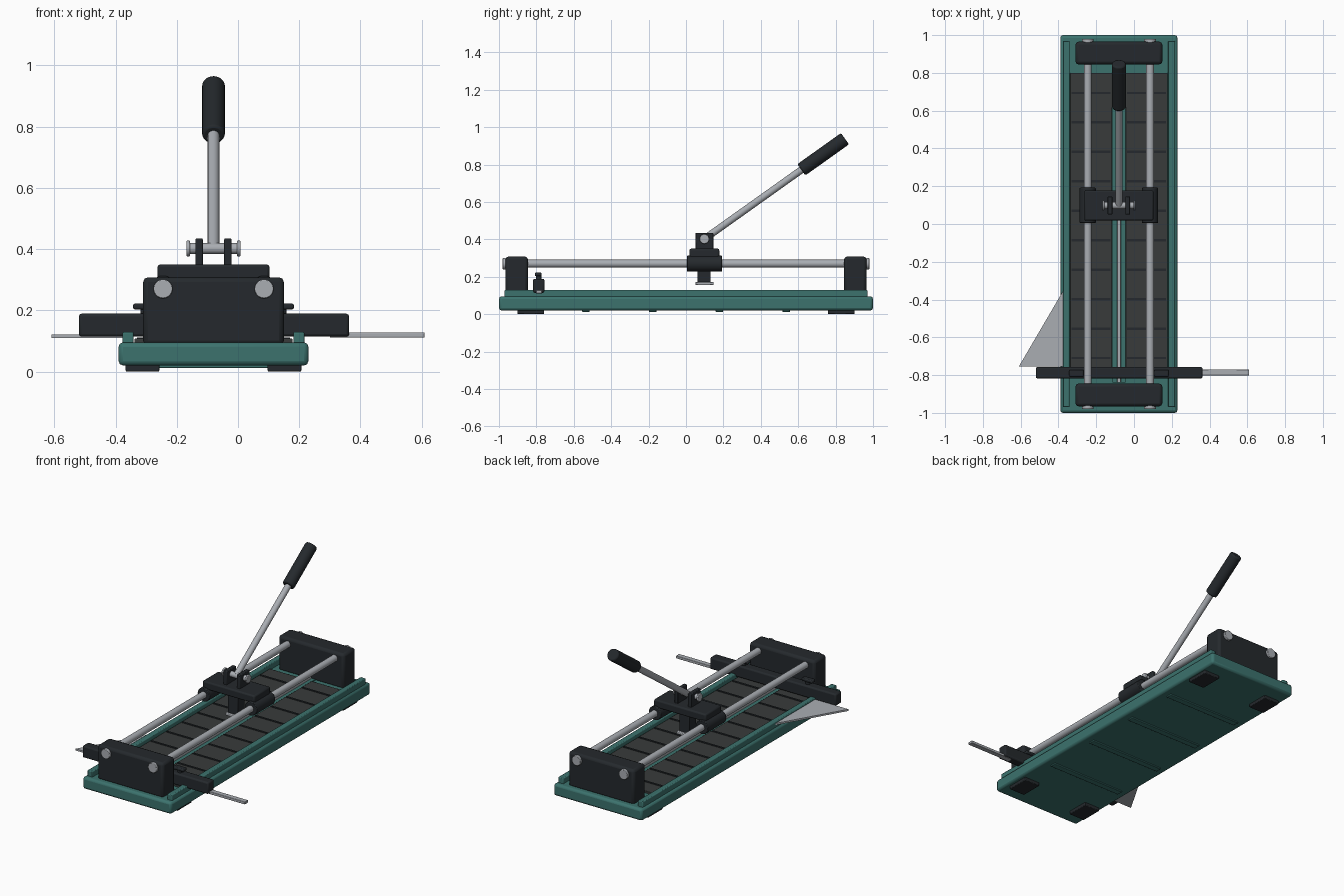
import bpy, bmesh
from mathutils import Vector

if "Cube" in bpy.data.objects:
    bpy.data.objects.remove(bpy.data.objects["Cube"])

CX = -0.08  # centre line of the machine


def material(name, rgb):
    m = bpy.data.materials.new(name)
    m.diffuse_color = (*rgb, 1)
    m.use_nodes = True
    m.node_tree.nodes["Principled BSDF"].inputs["Base Color"].default_value = m.diffuse_color
    return m


TEAL = material("teal_paint", (0.045, 0.17, 0.155))
BLACK = material("black_plastic", (0.018, 0.022, 0.026))
RUBBER = material("rubber", (0.04, 0.044, 0.043))
STEEL = material("steel", (0.40, 0.42, 0.45))


def finish(name, bm, mat, bevel=0):
    bmesh.ops.recalc_face_normals(bm, faces=bm.faces)
    me = bpy.data.meshes.new(name)
    bm.to_mesh(me)
    bm.free()
    me.materials.append(mat)
    ob = bpy.data.objects.new(name, me)
    bpy.context.collection.objects.link(ob)
    if bevel:
        b = ob.modifiers.new("bevel", 'BEVEL')
        b.width, b.segments, b.limit_method = bevel, 2, 'ANGLE'
    bpy.ops.object.select_all(action='DESELECT')
    ob.select_set(True)
    bpy.context.view_layer.objects.active = ob
    bpy.ops.object.shade_smooth_by_angle(angle=0.6)
    return ob


def box(name, x, y, z, mat, bevel=0):
    """Box from (min, max) ranges."""
    bm = bmesh.new()
    bmesh.ops.create_cube(bm, size=1)
    for v in bm.verts:
        v.co = [(r[0] + r[1]) / 2 + c * (r[1] - r[0]) for c, r in zip(v.co, (x, y, z))]
    return finish(name, bm, mat, bevel)


def rod(name, a, b, r, mat, bevel=0):
    """Round bar between two points."""
    a, b = Vector(a), Vector(b)
    bm = bmesh.new()
    bmesh.ops.create_cone(bm, cap_ends=True, segments=32, radius1=r, radius2=r, depth=(b - a).length)
    m = (b - a).to_track_quat('Z', 'Y').to_matrix().to_4x4()
    m.translation = (a + b) / 2
    bm.transform(m)
    return finish(name, bm, mat, bevel)


def around(c, half):
    return (c - half, c + half)


# Base tray and breaking bar
box("base", (-0.39, 0.23), (-1, 1), (0.02, 0.095), TEAL, 0.014)
box("breaking_bar_seat", around(CX, 0.034), (-0.84, 0.84), (0.085, 0.103), TEAL)
box("breaking_bar", around(CX, 0.01), (-0.84, 0.84), (0.09, 0.122), STEEL, 0.003)

# Ribs under the base
for i in range(4):
    box(f"under_rib_{i}", around(CX, 0.26), around(-0.535 + i * 0.357, 0.02), (0.012, 0.025), TEAL, 0.003)

for s, side in ((-1, "left"), (1, "right")):
    # Side lips, rubber mats with ribs, feet
    box(f"side_lip_{side}", around(CX + s * 0.279, 0.018), (-0.97, 0.97), (0.08, 0.13), TEAL, 0.005)
    mx = CX + s * 0.147
    box(f"rubber_mat_{side}", around(mx, 0.111), (-0.8, 0.8), (0.085, 0.108), RUBBER, 0.003)
    for i in range(10):
        box(f"mat_rib_{side}_{i}", around(mx, 0.103), around(-0.71 + i * 0.156, 0.006),
            (0.1, 0.112), BLACK)
    for e, end in ((-1, "front"), (1, "back")):
        box(f"foot_{end}_{side}", around(CX + s * 0.232, 0.055), around(e * 0.83, 0.072),
            (0, 0.025), BLACK, 0.004)
    # Guide rails with end caps, and sliding bearings
    rx = CX + s * 0.165
    rod(f"guide_rail_{side}", (rx, -0.96, 0.27), (rx, 0.96, 0.27), 0.021, STEEL)
    for e, end in ((-1, "front"), (1, "back")):
        rod(f"rail_cap_{end}_{side}", (rx, e * 0.95, 0.27), (rx, e * 0.98, 0.27), 0.031, STEEL, 0.003)
    rod(f"slide_bearing_{side}", (rx, 0.005, 0.27), (rx, 0.192, 0.27), 0.043, BLACK, 0.004)
    # Pivot lugs and bolt heads
    box(f"pivot_lug_{side}", around(CX + s * 0.047, 0.012), around(0.098, 0.048),
        (0.34, 0.435), BLACK, 0.004)
    rod(f"bolt_head_{side}", (CX + s * 0.077, 0.098, 0.402), (CX + s * 0.088, 0.098, 0.402),
        0.026, STEEL, 0.003)
    # Wing screws on the fence
    wx = CX + s * 0.225
    rod(f"wing_screw_stem_{side}", (wx, -0.787, 0.18), (wx, -0.787, 0.208), 0.014, BLACK)
    box(f"wing_screw_{side}", around(wx, 0.038), around(-0.79, 0.018), (0.203, 0.222), BLACK, 0.006)

# Rail end blocks
for e, end in ((-1, "front"), (1, "back")):
    box(f"end_block_{end}", around(CX, 0.23), around(e * 0.905, 0.06), (0.085, 0.308), BLACK, 0.016)

# Carriage, stem and breaker foot
box("carriage_plate", around(CX, 0.183), (0.018, 0.178), (0.3, 0.35), BLACK, 0.009)
box("carriage_stem", around(CX, 0.035), (0.062, 0.132), (0.168, 0.31), BLACK, 0.004)
box("breaker_foot", around(CX, 0.045), (0.05, 0.147), (0.155, 0.172), STEEL, 0.004)

# Lever arm
rod("pivot_bolt", (CX - 0.08, 0.098, 0.402), (CX + 0.08, 0.098, 0.402), 0.018, STEEL)
rod("lever_arm", (CX, 0.098, 0.402), (CX, 0.66, 0.802), 0.019, STEEL)
rod("lever_grip", (CX, 0.617, 0.772), (CX, 0.85, 0.938), 0.037, BLACK, 0.008)

# Measuring fence and extension bar
box("fence", (-0.52, 0.363), (-0.818, -0.757), (0.114, 0.189), BLACK, 0.009)
box("fence_extension", (0.3, 0.61), (-0.802, -0.77), (0.111, 0.128), STEEL, 0.003)

# Triangular angle plate
bm = bmesh.new()
tri = [bm.verts.new(p) for p in ((-0.61, -0.755, 0.11), (-0.37, -0.755, 0.11), (-0.37, -0.345, 0.11))]
face = bm.faces.new(tri)
ext = bmesh.ops.extrude_face_region(bm, geom=[face])
bmesh.ops.translate(bm, vec=(0, 0, 0.011), verts=[g for g in ext["geom"] if isinstance(g, bmesh.types.BMVert)])
finish("angle_plate", bm, STEEL)
